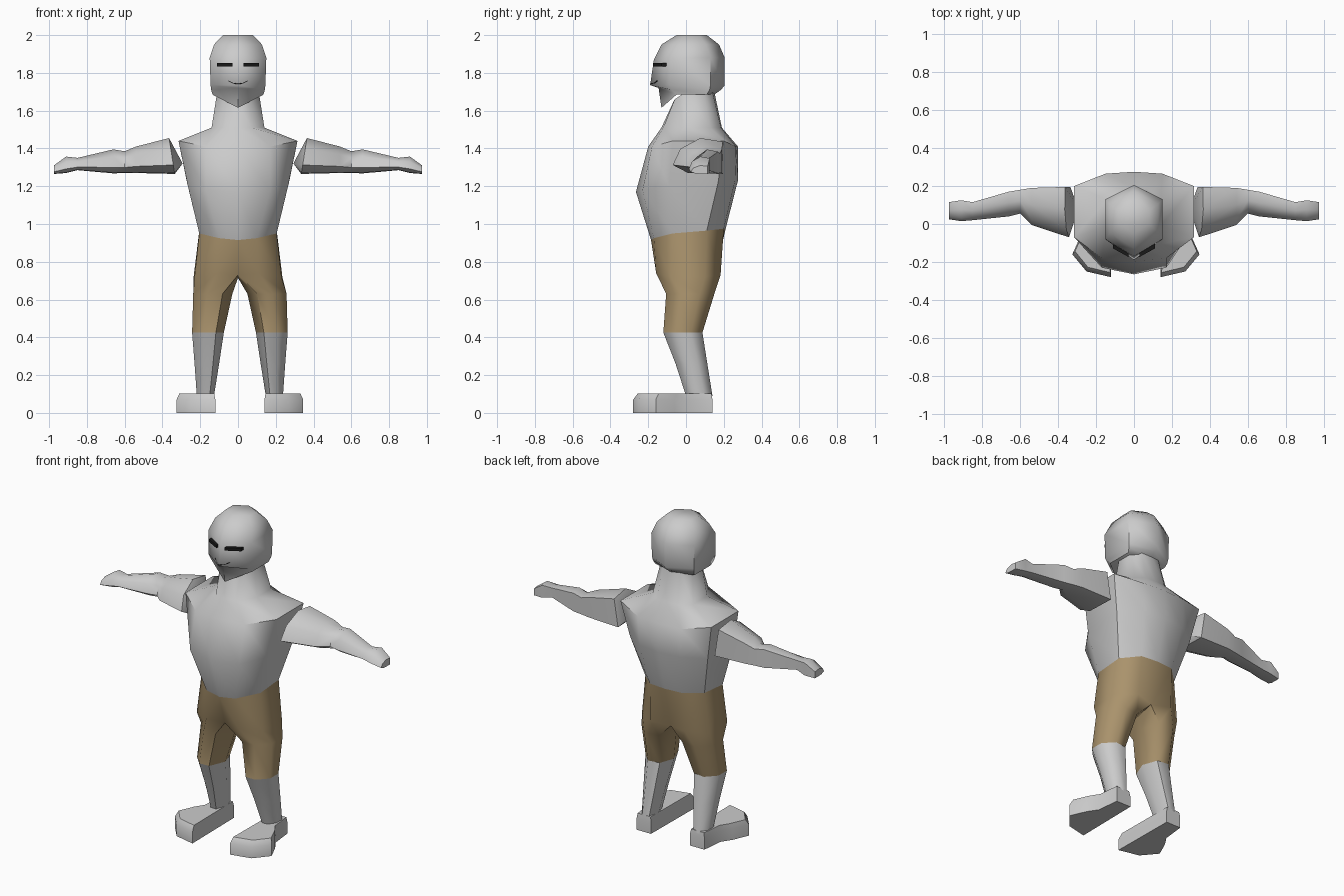
import bpy, bmesh, math

if "Cube" in bpy.data.objects:
    bpy.data.objects.remove(bpy.data.objects["Cube"])


def material(name, rgb):
    m = bpy.data.materials.new(name)
    m.diffuse_color = (*rgb, 1)
    m.use_nodes = True
    m.node_tree.nodes["Principled BSDF"].inputs["Base Color"].default_value = m.diffuse_color
    return m


BROWN = material("brown_cloth", (0.40, 0.29, 0.15))
BLACK = material("black", (0.01, 0.01, 0.01))


def loft(bm, rings, sides=(1,), start=True, end=True):
    """Skin closed rings of points; sides=(1, -1) also adds a mirrored copy."""
    for s in sides:
        vs = [[bm.verts.new((s * x, y, z)) for x, y, z in r] for r in rings]
        n = len(vs[0])
        for a, b in zip(vs, vs[1:]):
            for i in range(n):
                j = (i + 1) % n
                quad = (a[i], a[j], b[j], b[i])
                # skip walls lying on the centre plane
                if any(abs(v.co.x) > 1e-4 for v in quad):
                    bm.faces.new(quad)
        if start:
            bm.faces.new(vs[0])
        if end:
            bm.faces.new(vs[-1])


def finish(bm, name, mat=None, angle=50, shift=False):
    bmesh.ops.remove_doubles(bm, verts=bm.verts, dist=1e-4)
    bmesh.ops.recalc_face_normals(bm, faces=bm.faces)
    if shift:  # the stance sits slightly to one side
        for v in bm.verts:
            if v.co.z < 0.68:
                v.co.x += 0.01
    me = bpy.data.meshes.new(name)
    bm.to_mesh(me)
    bm.free()
    for p in me.polygons:
        p.use_smooth = True
    me.set_sharp_from_angle(angle=math.radians(angle))
    if mat:
        me.materials.append(mat)
    ob = bpy.data.objects.new(name, me)
    bpy.context.collection.objects.link(ob)
    return ob


def sym(half):
    """Complete a front-to-back half ring across x = 0."""
    return half + [(-x, y, z) for x, y, z in half[-2:0:-1]]


# torso and neck
bm = bmesh.new()
loft(bm, [sym(h) for h in (
    [(0, -.07, 1.64), (.06, -.06, 1.66), (.11, 0, 1.70),
     (.11, .09, 1.70), (.06, .14, 1.70), (0, .15, 1.70)],
    [(0, -.13, 1.51), (.07, -.12, 1.51), (.14, -.01, 1.51),
     (.14, .13, 1.51), (.07, .185, 1.51), (0, .19, 1.51)],
    [(0, -.20, 1.41), (.17, -.18, 1.41), (.315, -.07, 1.44),
     (.315, .20, 1.44), (.15, .265, 1.41), (0, .275, 1.41)],
    [(0, -.265, 1.17), (.17, -.23, 1.18), (.265, -.09, 1.20),
     (.27, .17, 1.22), (.14, .26, 1.23), (0, .275, 1.23)],
    [(0, -.185, .915), (.10, -.17, .925), (.205, -.07, .95),
     (.205, .11, .965), (.11, .20, .975), (0, .21, .975)])],
    end=False)
finish(bm, "torso")

# head: six-sided rings, pointed at the face
HEAD = [  # front y, front z, side x, side y front, side y back, side z, back y
    (-.05, 2.0, .08, 0, .07, 2.0, .11),
    (-.13, 1.95, .127, -.045, .105, 1.95, .175),
    (-.17, 1.87, .15, -.08, .13, 1.88, .205),
    (-.19, 1.735, .145, -.085, .13, 1.735, .205),
    (-.145, 1.72, .142, -.075, .125, 1.71, .185),
    (-.13, 1.615, .135, -.05, .11, 1.685, .15),
]
bm = bmesh.new()
loft(bm, [sym([(0, fy, fz), (x, y0, z), (x, y1, z), (0, by, z)])
          for fy, fz, x, y0, y1, z, by in HEAD])
finish(bm, "head", angle=60)

# eyes: thin slanted bars on the face
bm = bmesh.new()
rings = [[(x, y + dy, z) for dy, z in
          ((-.012, 1.835), (-.012, 1.853), (.02, 1.853), (.02, 1.835))]
         for x, y in ((.028, -.162), (.11, -.117))]
loft(bm, rings, (1, -1))
finish(bm, "eyes", BLACK, 20)

# mouth: hairline smile
bm = bmesh.new()
rings = [[(x, y + dy, z + dz) for dy, dz in
          ((-.002, -.002), (-.002, .002), (.01, .002), (.01, -.002))]
         for x, y, z in ((-.05, -.153, 1.757), (-.025, -.170, 1.745), (0, -.188, 1.742),
                         (.025, -.170, 1.745), (.05, -.153, 1.757))]
loft(bm, rings)
finish(bm, "mouth", BLACK, 20)

# arms: six-sided sections from shoulder to fist
ARM = [  # x, y min, y max, z min, z max
    (.35, -.07, .195, 1.265, 1.455),
    (.54, -.005, .19, 1.27, 1.41),
    (.60, .055, .18, 1.27, 1.385),
    (.66, .04, .17, 1.268, 1.395),
    (.85, .02, .115, 1.285, 1.35),
    (.91, .015, .125, 1.27, 1.357),
    (.975, .025, .115, 1.265, 1.31),
]
ARM_SHAPE = [(.55, 1), (1, .9), (1, 0), (.3, .03), (0, .25), (.15, .7)]
arm = [[(x + (.03 * (v - .5) if i == 0 else 0), y0 + u * (y1 - y0), z0 + v * (z1 - z0))
        for u, v in ARM_SHAPE] for i, (x, y0, y1, z0, z1) in enumerate(ARM)]
for name, s in (("right_arm", 1), ("left_arm", -1)):
    bm = bmesh.new()
    loft(bm, arm, (s,), start=False)
    # blunt point filling the shoulder end
    bm.verts.ensure_lookup_table()
    tip = bm.verts.new((s * .293, .08, 1.32))
    bm.verts.ensure_lookup_table()
    for i in range(6):
        bm.faces.new((bm.verts[i], bm.verts[(i + 1) % 6], tip))
    finish(bm, name)

# shorts: each leg is a seven-sided loft joined at the centre
LEG_SHAPE = [(.25, 0), (.65, 0), (1, .3), (1, .7), (.65, 1), (.2, .95), (0, .5)]


def leg_ring(x0, x1, y0, y1, z):
    return [(x0 + u * (x1 - x0), y0 + v * (y1 - y0), z) for u, v in LEG_SHAPE]


knee = leg_ring(.085, .253, -.12, .087, .425)
bm = bmesh.new()
loft(bm, [
    [(0, -.185, .915), (.10, -.17, .925), (.205, -.07, .95),
     (.205, .11, .965), (.11, .20, .975), (0, .21, .975), (0, .01, .95)],
    [(0, -.13, .73), (.11, -.158, .74), (.23, -.08, .72),
     (.235, .10, .72), (.12, .183, .73), (0, .15, .72), (0, .02, .715)],
    leg_ring(.04, .247, -.105, .15, .63),
    knee], (1, -1), start=False, end=False)
finish(bm, "shorts", BROWN, 60, shift=True)

# lower legs
bm = bmesh.new()
loft(bm, [knee, leg_ring(.11, .24, -.055, .113, .26),
          leg_ring(.137, .228, 0, .14, .09)], (1, -1), start=False, end=False)
finish(bm, "lower_legs", None, 60, shift=True)

# feet: splayed outline with a softened top edge
FOOT = [(.135, .14), (.235, .14), (.25, 0), (.29, -.06), (.335, -.16), (.26, -.25), (.13, -.28)]
top = [(.19 + .9 * (x - .19), .93 * y + .005, .103) for x, y in FOOT]
bm = bmesh.new()
loft(bm, [[(x, y, 0) for x, y in FOOT], [(x, y, .07) for x, y in FOOT], top], (1, -1))
finish(bm, "feet", None, 45, shift=True)
